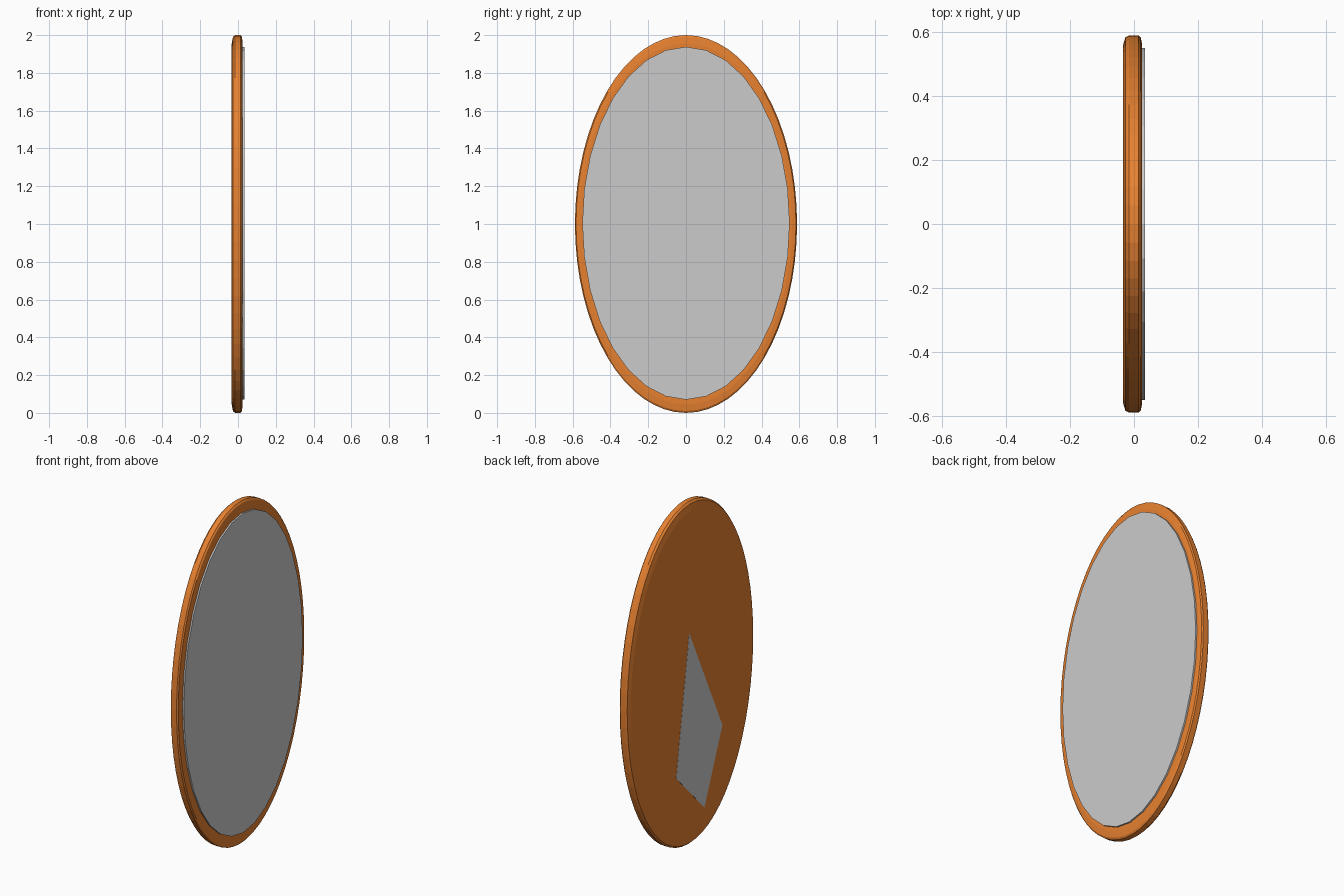
import bpy, math

if "Cube" in bpy.data.objects:
    bpy.data.objects.remove(bpy.data.objects["Cube"])

def material(name, color):
    m = bpy.data.materials.new(name)
    m.diffuse_color = color
    m.use_nodes = True
    m.node_tree.nodes["Principled BSDF"].inputs["Base Color"].default_value = m.diffuse_color
    return m

def add_mesh(name, verts, faces, mat=None):
    me = bpy.data.meshes.new(name)
    me.from_pydata(verts, [], faces)
    me.update()
    ob = bpy.data.objects.new(name, me)
    bpy.context.collection.objects.link(ob)
    if mat:
        me.materials.append(mat)
    return ob

def oval(name, profile, sides, centre_z, mat=None):
    """Stack of ellipses facing x; profile rows are (x, y radius, z radius)."""
    verts, faces = [], []
    for x, ry, rz in profile:
        for i in range(sides):
            a = 2 * math.pi * i / sides
            verts.append((x, ry * math.cos(a), centre_z + rz * math.sin(a)))
    for r in range(len(profile) - 1):
        for i in range(sides):
            j = (i + 1) % sides
            k = r * sides
            faces.append((k + i, k + j, k + sides + j, k + sides + i))
    faces.append(tuple(reversed(range(sides))))
    faces.append(tuple(range((len(profile) - 1) * sides, len(profile) * sides)))
    return add_mesh(name, verts, faces, mat)

wood = material("wood", (0.8, 0.22, 0.03, 1))

# Wooden backing with a bevelled rim
rim = [(-0.034, 0.95), (-0.027, 0.99), (-0.016, 1.0),
       (0.014, 1.0), (0.021, 0.99), (0.025, 0.955)]
oval("frame", [(x, 0.588 * s, 1.0 * s) for x, s in rim], 64, 1.0, wood)

# Mirror glass, standing slightly proud of the frame
oval("glass", [(0.015, 0.549, 0.934), (0.034, 0.549, 0.934)], 32, 1.004)

# Grey four-sided patch visible on the back
patch = [(0.02, 1.245), (-0.287, 0.59), (-0.12, 0.17), (0.14, 0.44)]
verts = [(x, y, z) for x in (-0.035, -0.03) for y, z in patch]
faces = [(0, 3, 2, 1), (4, 5, 6, 7)]
faces += [(i, (i + 1) % 4, 4 + (i + 1) % 4, 4 + i) for i in range(4)]
add_mesh("back_patch", verts, faces)
